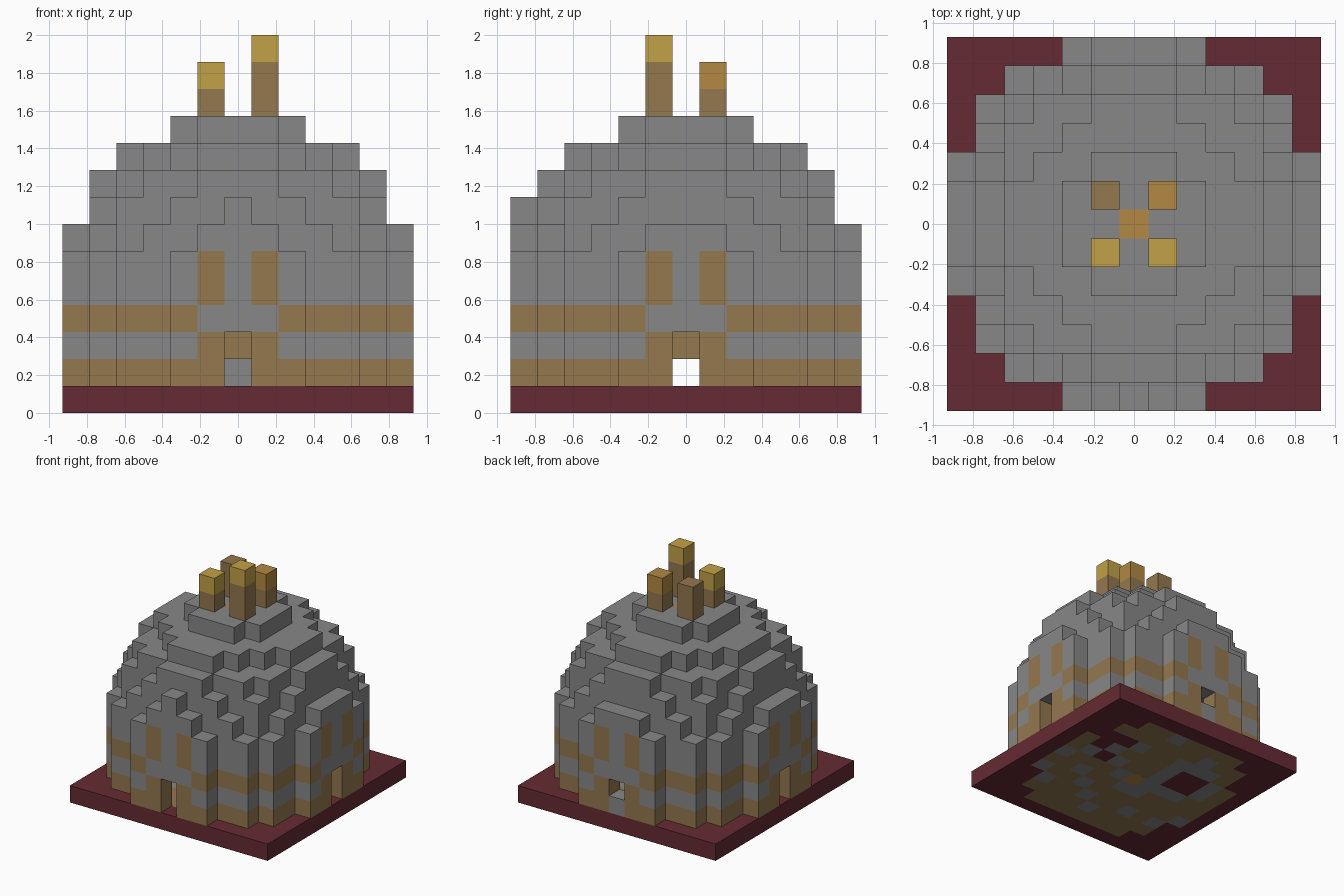
import bpy, bmesh
from mathutils import Vector

cube = bpy.data.objects.get("Cube")
if cube:
    bpy.data.objects.remove(cube, do_unlink=True)

S = 1 / 7  # block size


def srgb(*rgb):
    return tuple(((c / 255 + 0.055) / 1.055) ** 2.4 for c in rgb) + (1,)


COLOURS = {
    "stone_grey": srgb(137, 135, 135),
    "wood_brown": srgb(148, 120, 79),
    "bright_yellow": srgb(194, 161, 71),
    "warm_orange": srgb(178, 137, 66),
    "dark_red": srgb(101, 43, 51),
}
NAMES = list(COLOURS)
GREY, BROWN, YELLOW, ORANGE, RED = range(5)
MATS = []
for name, col in COLOURS.items():
    m = bpy.data.materials.new(name)
    m.use_nodes = True
    m.diffuse_color = col
    bsdf = m.node_tree.nodes["Principled BSDF"]
    bsdf.inputs["Base Color"].default_value = col
    bsdf.inputs["Roughness"].default_value = 0.9
    MATS.append(m)

# Square base with a patterned floor inside the walls
FLOOR = [
    "..BBBBGBB..",
    ".BBGBBBBBB.",
    ".BGGGBBGRR.",
    "BGRRGBBBGRB",
    "BGRRGBBGRGB",
    "BBGGBOGBBBG",
    "BBBBGGBBGBB",
    "GBBBBBBGBBG",
    ".GBGBBGBBG.",
    ".BBBBGBBBB.",
    "..BBBBBBB..",
]
CODE = {"B": BROWN, "G": GREY, "R": RED, "O": ORANGE, ".": RED}
FLOOR[5] = "BBGGGOGBBBG"
base = {}
for i in range(-6, 7):
    for j in range(-6, 7):
        inside = abs(i) < 6 and abs(j) < 6
        base[i, j, 0] = CODE[FLOOR[5 - j][i + 5]] if inside else RED


# Hollow dome: a sphere above its middle, straight walls below it
def solid(i, j, k):
    return k < 1 or i * i + j * j + max(k - 4, 0) ** 2 <= 42.25


def wall_colour(i, j, k):
    m = min(abs(i), abs(j))
    if m >= 2:
        return BROWN if k in (1, 3) else GREY          # bands
    return BROWN if m == 1 and k in (1, 2, 4, 5) else GREY  # door posts, panels


STEPS = [Vector(v) for v in ((1, 0, 0), (-1, 0, 0), (0, 1, 0), (0, -1, 0), (0, 0, 1), (0, 0, -1))]
dome = {}
for i in range(-6, 7):
    for j in range(-6, 7):
        for k in range(1, 11):
            if not solid(i, j, k):
                continue
            if all(solid(i + int(d.x), j + int(d.y), k + int(d.z)) for d in STEPS):
                continue
            dome[i, j, k] = wall_colour(i, j, k)

# Doorways on all four sides, a sill at the back, a crest over the front
for k in (1, 2):
    for i, j in ((6, 0), (-6, 0), (0, 6), (0, -6)):
        dome.pop((i, j, k), None)
dome[0, 6, 1] = GREY
dome[0, -6, 7] = GREY
dome.pop((0, 0, 10), None)

# Post hanging in the middle, reaching the roof
post = {(0, 0, k): BROWN for k in range(2, 10)}
post[0, 0, 10] = ORANGE


# Chimneys
def chimney(i, j, top, cap):
    cells = {(i, j, k): BROWN for k in range(11, top)}
    cells[i, j, top] = cap
    return cells


PARTS = {
    "base": base,
    "dome": dome,
    "hanging_post": post,
    "chimney_front_left": chimney(1, -1, 13, YELLOW),
    "chimney_front_right": chimney(-1, -1, 12, YELLOW),
    "chimney_back_left": chimney(1, 1, 12, ORANGE),
    "chimney_back_right": chimney(-1, 1, 12, BROWN),
}
FILLED = set().union(*PARTS.values())


# Turn blocks into a mesh of their exposed faces
def build(name, cells):
    bm = bmesh.new()
    for pos, colour in cells.items():
        for d in STEPS:
            if tuple(int(a + b) for a, b in zip(pos, d)) in FILLED:
                continue
            u = Vector((d.y, d.z, d.x))
            v = d.cross(u)
            c = Vector(pos) + Vector((0, 0, 0.5)) + d / 2
            corners = [c + (a * u + b * v) / 2 for a, b in ((-1, -1), (1, -1), (1, 1), (-1, 1))]
            face = bm.faces.new([bm.verts.new(p * S) for p in corners])
            face.material_index = colour
    bmesh.ops.remove_doubles(bm, verts=bm.verts, dist=0.001)
    # Merge flat neighbours of the same colour
    bmesh.ops.dissolve_limit(bm, angle_limit=0.01, verts=bm.verts, edges=bm.edges,
                             delimit={"MATERIAL"})
    mesh = bpy.data.meshes.new(name)
    for m in MATS:
        mesh.materials.append(m)
    bm.to_mesh(mesh)
    bm.free()
    bpy.context.collection.objects.link(bpy.data.objects.new(name, mesh))


for part, cells in PARTS.items():
    build(part, cells)
